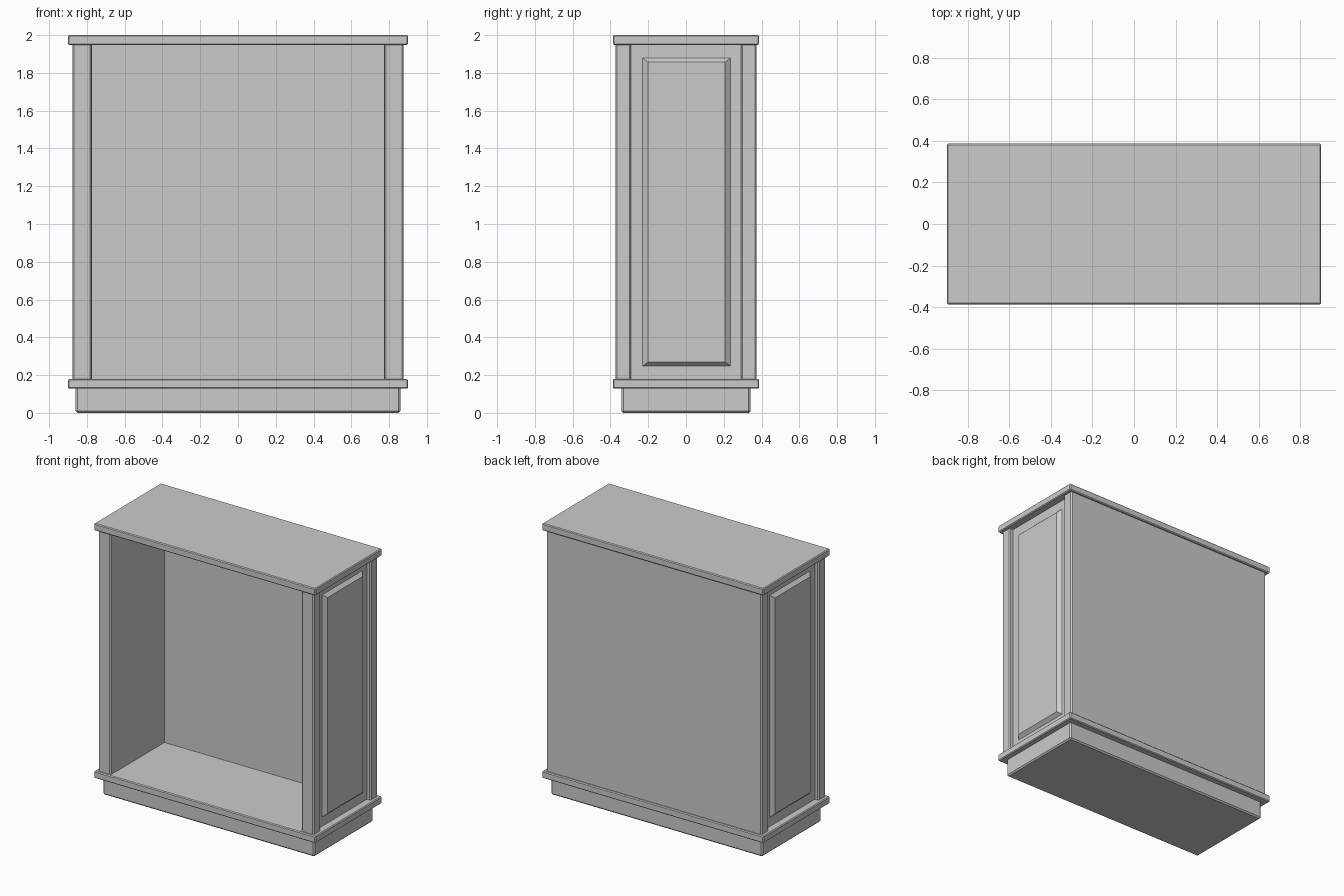
import bpy, bmesh

if "Cube" in bpy.data.objects:
    bpy.data.objects.remove(bpy.data.objects["Cube"])


def box(name, x, y, z, bevel=0.0):
    """Box spanning the given (min, max) ranges, with chamfered edges."""
    bm = bmesh.new()
    bmesh.ops.create_cube(bm, size=1)
    for v in bm.verts:
        for i, (lo, hi) in enumerate((x, y, z)):
            v.co[i] = hi if v.co[i] > 0 else lo
    if bevel:
        bmesh.ops.bevel(bm, geom=bm.edges[:], offset=bevel, segments=1,
                        affect='EDGES', profile=0.5)
    return finish(name, bm)


def finish(name, bm):
    bmesh.ops.recalc_face_normals(bm, faces=bm.faces[:])
    mesh = bpy.data.meshes.new(name)
    bm.to_mesh(mesh)
    bm.free()
    obj = bpy.data.objects.new(name, mesh)
    bpy.context.collection.objects.link(obj)
    return obj


def span(s, a, b):
    return tuple(sorted((s * a, s * b)))


def raised_panel(name, s, x_base, x_face, y, z, inset_y, inset_z):
    """Panel with sloped borders, standing proud of a side wall."""
    bm = bmesh.new()
    rings = []
    for x, iy, iz in ((x_base, 0, 0), (x_face, inset_y, inset_z)):
        y0, y1, z0, z1 = y[0] + iy, y[1] - iy, z[0] + iz, z[1] - iz
        rings.append([bm.verts.new((s * x, py, pz)) for py, pz in
                      ((y0, z0), (y1, z0), (y1, z1), (y0, z1))])
    base, face = rings
    bm.faces.new(base)
    bm.faces.new(face)
    for i in range(4):
        j = (i + 1) % 4
        bm.faces.new((base[i], base[j], face[j], face[i]))
    return finish(name, bm)


# Plinth and the two overhanging slabs
box("plinth", (-0.86, 0.86), (-0.342, 0.342), (0, 0.14), 0.01)
box("base_slab", (-0.9, 0.9), (-0.387, 0.387), (0.128, 0.18), 0.006)
box("top_slab", (-0.9, 0.9), (-0.387, 0.387), (1.948, 2.0), 0.006)

# Back, flush across the full width, with an inner lining
body_z = (0.168, 1.962)
box("back_panel", (-0.876, 0.876), (0.29, 0.372), body_z, 0.008)
box("back_lining", (-0.8, 0.8), (0.25, 0.31), body_z)

# Front posts, side walls and raised side panels, on both sides
for s, side in ((-1, "left"), (1, "right")):
    box(side + "_front_post", span(s, 0.775, 0.876), (-0.372, -0.29), body_z, 0.008)
    box(side + "_wall", span(s, 0.773, 0.845), (-0.31, 0.31), body_z)
    raised_panel(side + "_raised_panel", s, 0.844, 0.87,
                 (-0.232, 0.238), (0.246, 1.881), 0.031, 0.024)
